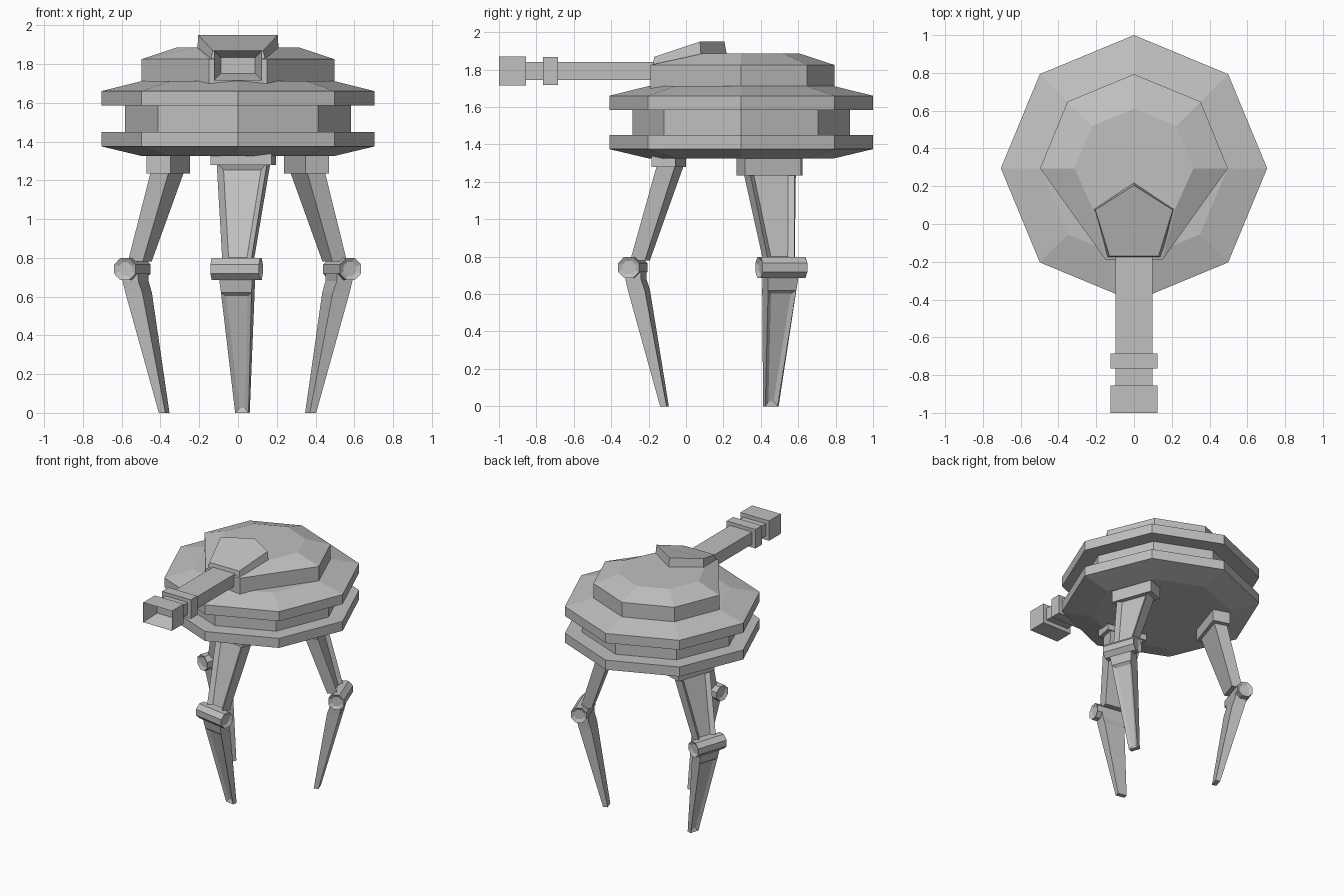
import bpy, bmesh
from math import sin, cos, pi, radians
from mathutils import Matrix, Vector

cube = bpy.data.objects.get("Cube")
if cube:
    bpy.data.objects.remove(cube, do_unlink=True)

grey = bpy.data.materials.new("armour_grey")
grey.use_nodes = True
grey.diffuse_color = (0.53, 0.53, 0.53, 1)
grey.node_tree.nodes["Principled BSDF"].inputs["Base Color"].default_value = (0.53, 0.53, 0.53, 1)

CENTRE_Y = 0.295


def loft(name, rings, matrix=None, panel=None, inset=0.02, depth=-0.02):
    """Join rings of points into a capped solid; faces chosen by panel are recessed."""
    bm = bmesh.new()
    loops = [[bm.verts.new(p) for p in ring] for ring in rings]
    n = len(loops[0])
    for a, b in zip(loops, loops[1:]):
        for i in range(n):
            j = (i + 1) % n
            bm.faces.new((a[i], a[j], b[j], b[i]))
    bm.faces.new(loops[0])
    bm.faces.new(loops[-1])
    bmesh.ops.recalc_face_normals(bm, faces=bm.faces)
    bm.normal_update()
    if panel:
        chosen = [f for f in bm.faces if panel(f)]
        bmesh.ops.inset_region(bm, faces=chosen, thickness=inset, use_even_offset=True)
        down = {v: v.normal.copy() for f in chosen for v in f.verts}
        for v in down:
            face = next(f for f in v.link_faces if f in chosen)
            v.co += face.normal * depth
    if matrix:
        bm.transform(matrix)
    mesh = bpy.data.meshes.new(name)
    bm.to_mesh(mesh)
    bm.free()
    mesh.materials.append(grey)
    obj = bpy.data.objects.new(name, mesh)
    bpy.context.collection.objects.link(obj)
    return obj


def octagon(radius, z):
    return [(radius * cos(i * pi / 4), CENTRE_Y + radius * sin(i * pi / 4), z) for i in range(8)]


def mirrored(points):
    """Close a half outline by mirroring it across x."""
    return points + [(-x, y, z) for x, y, z in reversed(points) if x > 0]


def box(name, x, y, z, matrix=None, **kw):
    rings = [[(x[0], yy, z[0]), (x[1], yy, z[0]), (x[1], yy, z[1]), (x[0], yy, z[1])] for yy in y]
    return loft(name, rings, matrix, **kw)


# Hull: two wide plates around a narrow waist
hull = [(0.495, 1.325), (0.705, 1.375), (0.705, 1.45), (0.582, 1.45),
        (0.582, 1.585), (0.705, 1.585), (0.705, 1.66), (0.495, 1.712)]
loft("hull", [octagon(r, z) for r, z in hull])

# Turret: half octagon behind, tapering to the gun mount in front
outline = [(0.15, -0.19), (0.497, 0.295), (0.352, 0.648), (0, 0.793)]
roof = [(0.22, 0.085), (0.315, 0.295), (0.222, 0.518), (0, 0.61)]
loft("turret", [mirrored([(x, y, 1.69) for x, y in outline]),
                mirrored([(x, y, 1.825) for x, y in outline]),
                mirrored([(x, y, 1.885) for x, y in roof])])

# Roof hatch, sloping down towards the gun
loft("roof_hatch", [mirrored([(0.145, -0.18, 1.80), (0.21, 0.08, 1.87), (0, 0.22, 1.87)]),
                    mirrored([(0.13, -0.17, 1.868), (0.205, 0.075, 1.95), (0, 0.205, 1.95)])])

# Gun
box("gun_barrel", (-0.097, 0.097), (-0.87, -0.1), (1.745, 1.84))
box("gun_collar", (-0.125, 0.125), (-0.765, -0.685), (1.718, 1.868))
box("gun_muzzle", (-0.125, 0.125), (-1.0, -0.855), (1.714, 1.87),
    panel=lambda f: f.normal.y < -0.9, inset=0.037, depth=-0.12)


# Legs: local x points outwards, the knee is at the local origin
def section(z, outer, inner, half):
    return [(outer, -half, z), (outer, half, z), (inner, half, z), (inner, -half, z)]


def outward(f):
    return f.normal.x > 0.8


def leg(name, knee_x, knee_y, angle, mount_z):
    place = Matrix.Translation((knee_x, knee_y, 0)) @ Matrix.Rotation(radians(angle), 4, 'Z')
    box(name + "_mount", (-0.26, -0.13), (-0.16, 0.16), (mount_z, 1.34), place)
    loft(name + "_upper", [section(1.29, -0.155, -0.255, 0.132),
                           section(0.78, 0.0, -0.08, 0.075)], place,
         panel=outward, inset=0.03, depth=-0.025)
    loft(name + "_lower", [section(0.72, 0.025, -0.06, 0.088),
                           section(0.68, 0.025, -0.06, 0.086),
                           section(0.62, 0.012, -0.08, 0.08),
                           section(0.0, -0.155, -0.19, 0.035)], place,
         panel=lambda f: outward(f) and f.calc_center_median().z < 0.5,
         inset=0.022, depth=-0.015)
    ring = [(cos((i + 0.5) * pi / 4), sin((i + 0.5) * pi / 4)) for i in range(8)]
    loft(name + "_knee", [[(0.062 * c, y, 0.742 + 0.062 * s) for c, s in ring]
                          for y in (-0.127, 0.127)], place,
         panel=lambda f: abs(f.normal.y) > 0.9, inset=0.022, depth=-0.012)


leg("front_leg", -0.007, -0.285, -100, 1.28)
leg("rear_left_leg", 0.537, 0.51, 20, 1.235)
leg("rear_right_leg", -0.545, 0.51, 162, 1.235)
